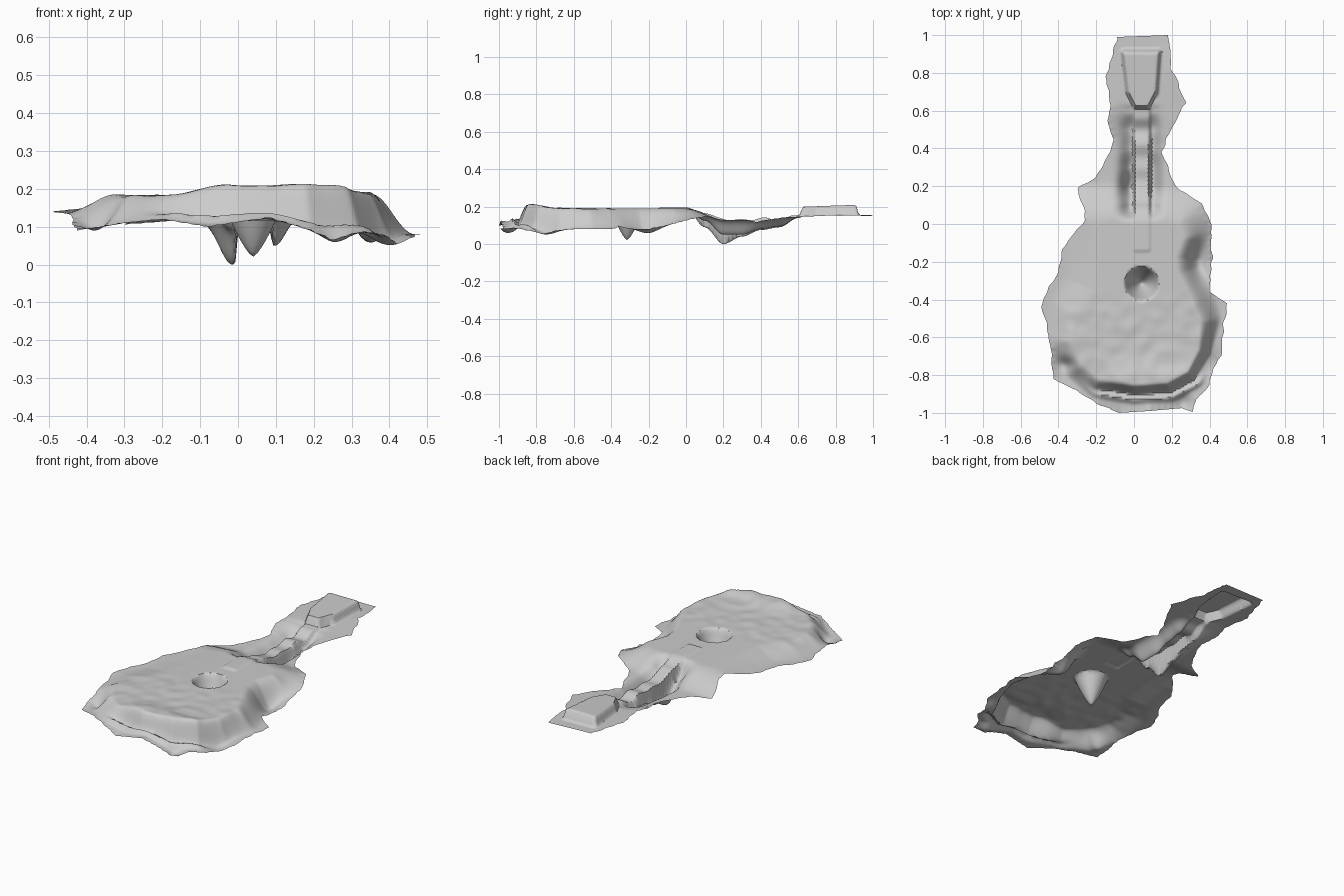
import bpy, math
from mathutils import Vector, noise
from mathutils.geometry import delaunay_2d_cdt

if "Cube" in bpy.data.objects:
    bpy.data.objects.remove(bpy.data.objects["Cube"])

STEP = 0.0105

# ragged outer edge of the sheet: x, y, z
EDGE = [(-.09, .99, .155), (.18, 1, .15), (.20, .82, .155), (.27, .64, .148), (.22, .55, .145),
        (.16, .42, .13), (.15, .38, .13), (.20, .24, .13), (.24, .18, .13), (.36, .11, .145),
        (.41, 0, .125), (.41, -.2, .085), (.40, -.36, .085), (.49, -.42, .08), (.47, -.6, .08),
        (.46, -.7, .075), (.42, -.77, .07), (.40, -.85, .075), (.33, -.93, .09), (.31, -.995, .085),
        (.25, -.975, .075), (.08, -.99, .125), (-.08, -1, .10), (-.2, -.95, .12), (-.31, -.88, .11),
        (-.43, -.82, .09), (-.44, -.65, .13), (-.49, -.44, .14), (-.45, -.33, .145), (-.40, -.25, .15),
        (-.38, -.13, .155), (-.26, .02, .155), (-.27, .1, .13), (-.30, .19, .105), (-.2, .25, .115),
        (-.13, .38, .12), (-.11, .45, .125), (-.14, .55, .145), (-.12, .63, .155), (-.15, .78, .155)]
# guitar body top and headstock plan shapes
BODY = [(-.19, 0), (-.19, -.2), (-.21, -.35), (-.30, -.48), (-.34, -.62), (-.28, -.75), (-.19, -.83),
        (0, -.86), (.18, -.85), (.29, -.79), (.35, -.67), (.36, -.52), (.30, -.38), (.24, -.26),
        (.23, -.18), (.27, -.07), (.24, 0), (.1, .03), (-.1, .03)]
HEAD = [(-.055, .91), (.13, .91), (.115, .70), (.07, .625), (.01, .625), (-.03, .70)]


def smooth(a, b, t):
    t = min(1, max(0, (t - a) / (b - a)))
    return t * t * (3 - 2 * t)


def mix(a, b, t):
    return a + (b - a) * t


def curve(pts, t):
    if t <= pts[0][0]:
        return pts[0][1]
    for (a, u), (b, v) in zip(pts, pts[1:]):
        if t <= b:
            return mix(u, v, smooth(a, b, t))
    return pts[-1][1]


def signed_distance(x, y, poly):
    best, inside = 9, False
    for (ax, ay), (bx, by) in zip(poly, poly[1:] + poly[:1]):
        dx, dy = bx - ax, by - ay
        t = min(1, max(0, ((x - ax) * dx + (y - ay) * dy) / (dx * dx + dy * dy)))
        best = min(best, math.hypot(x - ax - t * dx, y - ay - t * dy))
        if (ay > y) != (by > y) and x < ax + dx * (y - ay) / dy:
            inside = not inside
    return -best if inside else best


def dense_edge(step, wobble):
    out = []
    for a, b in zip(EDGE, EDGE[1:] + EDGE[:1]):
        a, b = Vector(a), Vector(b)
        n = max(1, round((b - a).length / step))
        for i in range(n):
            p = a.lerp(b, i / n)
            if abs(p.y) < .98:
                p.x += wobble * noise.noise(Vector((p.x * 20, p.y * 20, 3)))
            out.append(p)
    return out


ANCHORS = dense_edge(.035, 0)
NECK = [(-.15, .193), (0, .192), (.1, .165), (.2, .135), (.3, .128), (.4, .138), (.5, .128), (.6, .155), (.65, .2)]
LEFT = [(0, .19), (.1, .09), (.2, 0), (.3, .04), (.4, .075), (.5, .09), (.6, .14), (.65, .155)]
RIGHT = [(0, .19), (.1, .125), (.2, .05), (.3, .05), (.4, .08), (.5, .095), (.6, .14), (.65, .155)]


def height(x, y):
    # draped sheet following the heights of its edge
    ws = zs = 0
    for p in ANCHORS:
        w = 1 / ((x - p.x) ** 2 + (y - p.y) ** 2 + 1e-5) ** 1.6
        ws += w
        zs += w * p.z
    h = zs / ws
    # hollows beside the body
    for cx, cy, rx, ry, d in ((.32, -.19, .06, .13, .045), (.40, -.74, .05, .07, .02),
                              (-.35, -.74, .05, .035, .03), (.26, -.94, .05, .04, .02)):
        h -= d * math.exp(-((x - cx) / rx) ** 2 - ((y - cy) / ry) ** 2)
    # body top with a steep lower rim
    d = signed_distance(x, y, BODY)
    if d < .25:
        width = .05 + .08 * smooth(-.8, -.35, y) + .06 * smooth(-.1, .05, y) + .05 * smooth(-.1, -.3, x)
        top = .19 + .02 * smooth(-.68, -.82, y) * smooth(-.2, 0, x) - .008 * smooth(0, -.25, x)
        top += .006 * noise.noise(Vector((x * 14, y * 14, 0))) * smooth(-.3, -.5, y)
        h = mix(top, h, smooth(-.01, width, d))
        # secondary fold below the rim
        h += .022 * math.exp(-((d - .07) / .016) ** 2) * smooth(-.78, -.86, y) * smooth(-.3, -.15, x)
    # valleys either side of the neck
    if -.05 < y < .7:
        fade = smooth(-.02, .06, y) * smooth(.68, .6, y)
        h = mix(h, curve(LEFT, y), fade * math.exp(-((x + .015) / .05) ** 2))
        h = mix(h, curve(RIGHT, y), fade * math.exp(-((x - .097) / .04) ** 2))
    # neck strip with ripples
    if -.14 < y < .66:
        z = curve(NECK, y) + .006 * math.sin(y * 48) * smooth(.12, .22, y) * smooth(.62, .55, y)
        z += .004 * smooth(.1, 0, y)
        h = mix(z, h, smooth(.036, .05, abs(x - .042)))
    # headstock
    if y > .58:
        h = mix(.20 + .035 * (y - .63), h, smooth(-.004, .018, signed_distance(x, y, HEAD)))
    # sound hole
    r = math.hypot(x - .04, y + .315) / .09
    if r < 1:
        h = min(h, .02 + .168 * r ** 1.35)
    return h


# triangulate the outline with an inner point grid
rim = [p.xy for p in dense_edge(.012, .012)]
flat = [tuple(p) for p in rim]
points = list(rim)
for j in range(int(2 / STEP) + 1):
    for i in range(int(1 / STEP) + 1):
        x, y = -.5 + (i + .5 * (j % 2)) * STEP, -1 + j * STEP
        if signed_distance(x, y, flat) < -.006:
            points.append(Vector((x, y)))
n = len(rim)
verts, _, faces, *_ = delaunay_2d_cdt(points, [(i, (i + 1) % n) for i in range(n)], [], 1, 1e-5)
coords = [(v.x, v.y, height(v.x, v.y)) for v in verts]
low = min(c[2] for c in coords)
mesh = bpy.data.meshes.new("guitar_relief")
mesh.from_pydata([(x, y, z - low) for x, y, z in coords], [], [tuple(f) for f in faces])
sheet = bpy.data.objects.new("guitar_relief", mesh)
bpy.context.collection.objects.link(sheet)
bpy.context.view_layer.objects.active = sheet
sheet.select_set(True)
bpy.ops.object.shade_smooth_by_angle(angle=math.radians(50))
